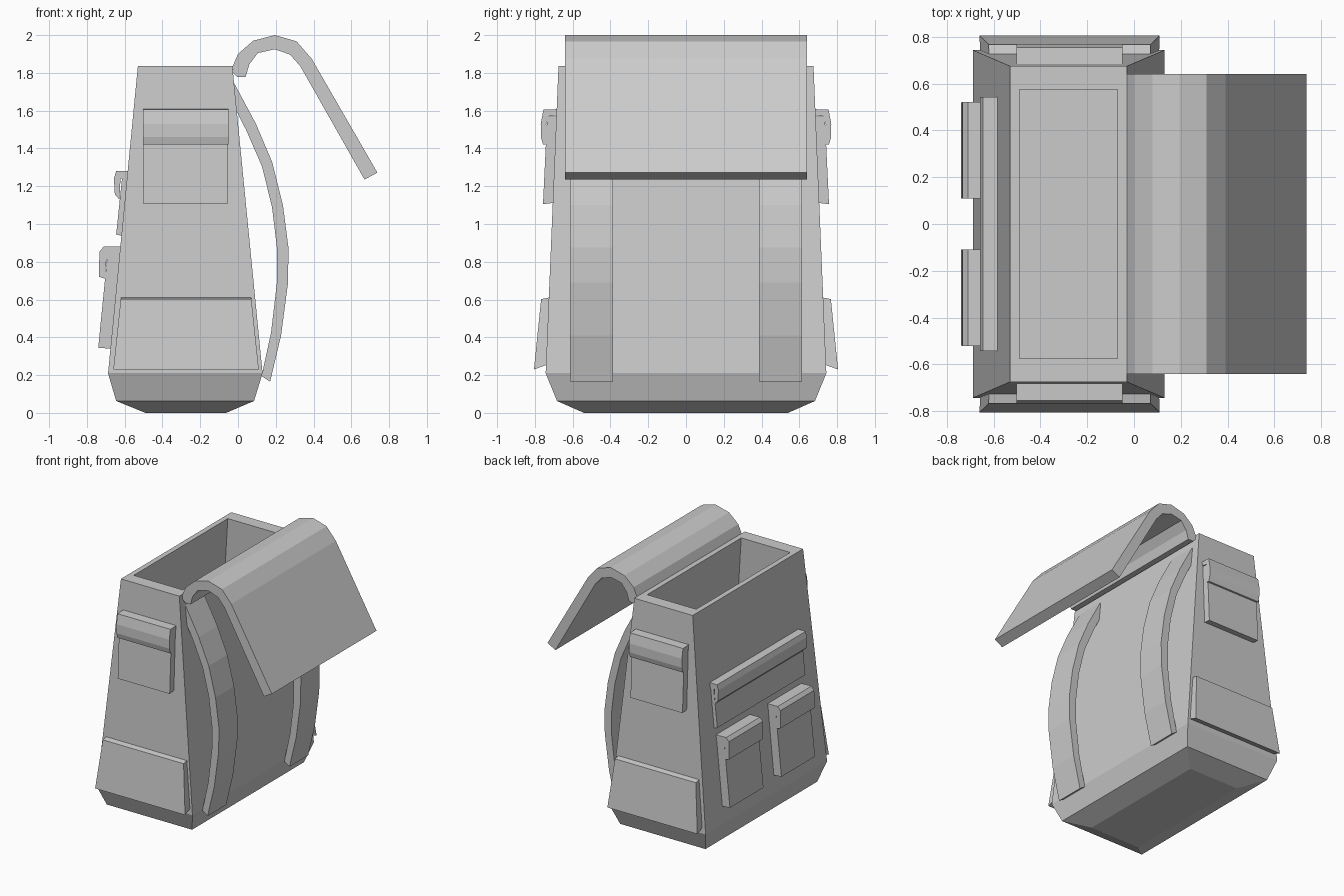
import bpy, bmesh


def loft(name, rings, mirror=False):
    """Skin a stack of closed rings, cap both ends, optionally mirror in y."""
    bm = bmesh.new()
    loops = [[bm.verts.new(p) for p in r] for r in rings]
    n = len(rings[0])
    for a, b in zip(loops, loops[1:]):
        for i in range(n):
            j = (i + 1) % n
            bm.faces.new((a[i], a[j], b[j], b[i]))
    bm.faces.new(loops[0][::-1])
    bm.faces.new(loops[-1])
    bmesh.ops.recalc_face_normals(bm, faces=bm.faces[:])
    mesh = bpy.data.meshes.new(name)
    bm.to_mesh(mesh)
    bm.free()
    ob = bpy.data.objects.new(name, mesh)
    bpy.context.collection.objects.link(ob)
    if mirror:
        m = ob.modifiers.new("Mirror", 'MIRROR')
        m.use_axis = (False, True, False)
        m.use_mirror_merge = False
    return ob


def along_y(name, xz, y0, y1, mirror=False):
    return loft(name, [[(x, y, z) for x, z in xz] for y in (y0, y1)], mirror)


def along_x(name, yz, ends):
    """Mirrored side part; ends(z) gives its x limits at each height."""
    return loft(name, [[(ends(z)[k], y, z) for y, z in yz] for k in (0, 1)], True)


def rect(x0, x1, y, z):
    return [(x0, -y, z), (x1, -y, z), (x1, y, z), (x0, y, z)]


# Open bag body: chamfered base, tapered outside, rim, hollow inside
loft("bag_body", [
    rect(-0.49, -0.063, 0.54, 0.0),
    rect(-0.645, 0.085, 0.683, 0.063),
    rect(-0.688, 0.13, 0.743, 0.21),
    rect(-0.53, -0.03, 0.675, 1.837),
    rect(-0.49, -0.07, 0.575, 1.837),
    rect(-0.63, 0.07, 0.64, 0.24),
    rect(-0.60, 0.04, 0.60, 0.12),
])

# Lid thrown open over the back
along_y("open_lid", [
    (-0.03, 1.83), (0.0, 1.90), (0.08, 1.97), (0.195, 2.0), (0.31, 1.967),
    (0.39, 1.875), (0.738, 1.272), (0.67, 1.235), (0.33, 1.835),
    (0.275, 1.897), (0.195, 1.925), (0.105, 1.905), (0.06, 1.845),
    (0.04, 1.778), (-0.005, 1.778), (-0.025, 1.80)], -0.64, 0.64)

# Pair of curved shoulder straps
along_y("shoulder_strap", [
    (-0.02, 1.745), (0.095, 1.53), (0.18, 1.33), (0.238, 1.10),
    (0.267, 0.875), (0.265, 0.69), (0.228, 0.41), (0.17, 0.165),
    (0.125, 0.195), (0.175, 0.425), (0.206, 0.69), (0.206, 0.875),
    (0.18, 1.09), (0.127, 1.305), (0.042, 1.50), (-0.025, 1.63)],
    0.387, 0.615, True)

# Pair of small outer pockets with folded flaps
along_y("small_pocket", [
    (-0.74, 0.345), (-0.675, 0.34), (-0.615, 0.85), (-0.69, 0.85)],
    0.11, 0.52, True)
along_y("small_pocket_flap", [
    (-0.62, 0.88), (-0.71, 0.882), (-0.732, 0.855), (-0.735, 0.80),
    (-0.735, 0.72), (-0.703, 0.71), (-0.698, 0.80), (-0.69, 0.83),
    (-0.62, 0.84)], 0.108, 0.522, True)

# Wide pocket above them
along_y("wide_pocket", [
    (-0.645, 0.945), (-0.612, 0.937), (-0.58, 1.26), (-0.612, 1.26)],
    -0.538, 0.538)
along_y("wide_pocket_flap", [
    (-0.58, 1.282), (-0.645, 1.28), (-0.657, 1.24), (-0.652, 1.155),
    (-0.628, 1.13), (-0.622, 1.24), (-0.585, 1.25)], -0.542, 0.542)

# Upper side pockets with flaps
along_x("side_pocket", [
    (0.757, 1.105), (0.70, 1.112), (0.68, 1.57), (0.735, 1.57)],
    lambda z: (-0.50, -0.055))
along_x("side_pocket_flap", [
    (0.68, 1.608), (0.755, 1.605), (0.769, 1.53), (0.768, 1.46),
    (0.757, 1.42), (0.735, 1.42), (0.74, 1.53), (0.73, 1.57), (0.682, 1.575)],
    lambda z: (-0.503, -0.05))

# Lower side pockets, tapered like the body
along_x("lower_side_pocket", [
    (0.805, 0.23), (0.735, 0.255), (0.72, 0.612), (0.767, 0.602)],
    lambda z: (-0.66 + 0.105 * (z - 0.23), 0.11 - 0.105 * (z - 0.23)))
